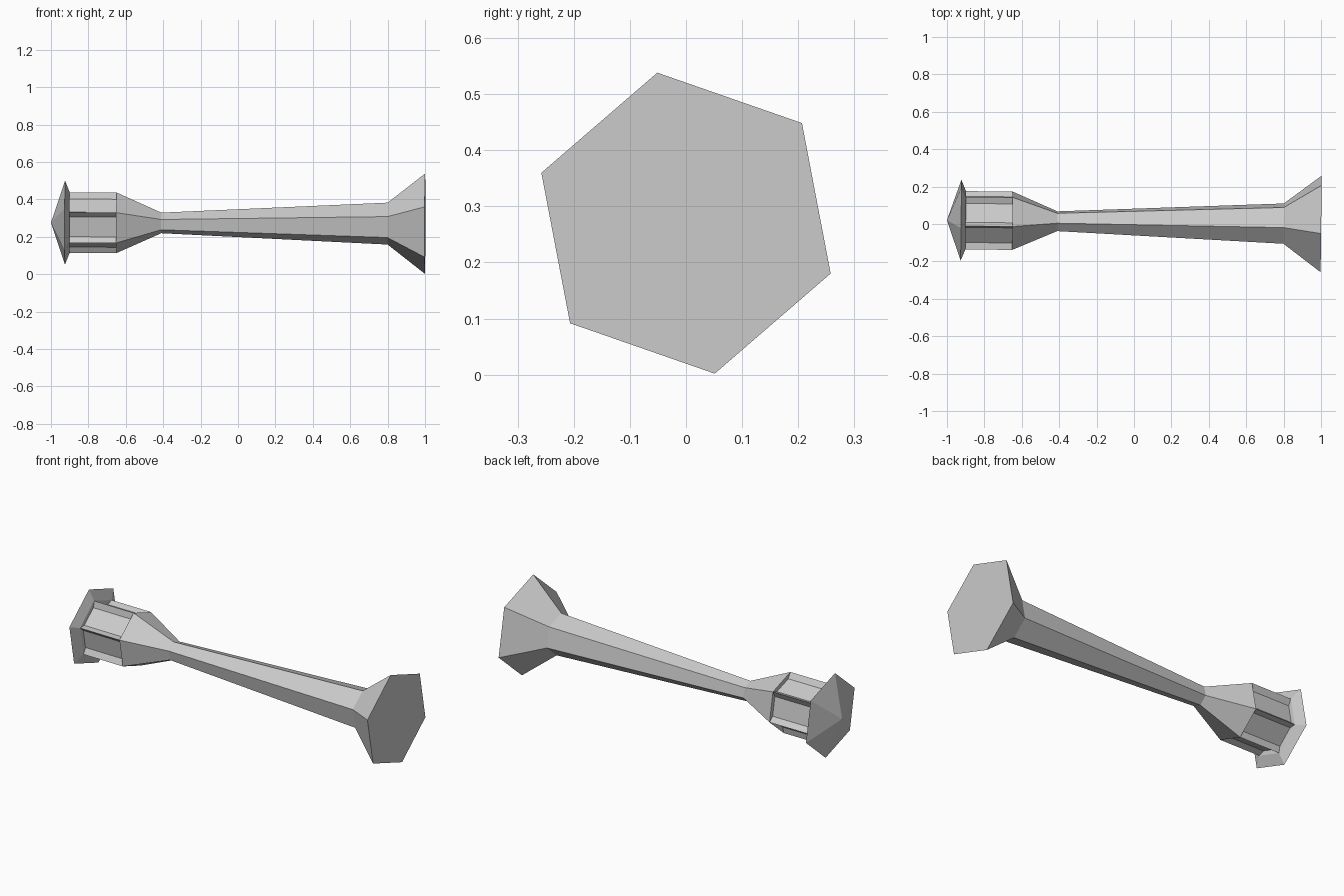
import bpy, bmesh, math
from mathutils import Vector

if "Cube" in bpy.data.objects:
    bpy.data.objects.remove(bpy.data.objects["Cube"])

grey = bpy.data.materials.new("light grey")
grey.diffuse_color = (0.6, 0.6, 0.6, 1)
grey.use_nodes = True
grey.node_tree.nodes["Principled BSDF"].inputs["Base Color"].default_value = grey.diffuse_color

# Centre line of the post, from the lantern tip to the foot, slightly tilted
TIP, FOOT = Vector((-1, 0.021, 0.276)), Vector((1, 0, 0.27))
AXIS = (FOOT - TIP).normalized()
SIDE = Vector((0, 1, 0))
SIDE = (SIDE - AXIS * SIDE.dot(AXIS)).normalized()
UP = AXIS.cross(SIDE)
TURN = math.radians(40.8)


def point(x, r, a):
    """Point at station x along the post, radius r, angle a."""
    c = TIP.lerp(FOOT, (x + 1) / 2)
    return c + (SIDE * math.cos(a) + UP * math.sin(a)) * r


def hexagon(x, r):
    return [point(x, r, TURN + k * math.pi / 3) for k in range(6)]


def notched(x, r, floor, half):
    """Hexagon whose sides are sunk between the corner ribs."""
    ring = []
    fr, fa = math.hypot(floor, half), math.atan2(half, floor)
    for k in range(6):
        a = TURN + k * math.pi / 3
        mid = a + math.pi / 6
        ring += [point(x, r, a), point(x, fr, mid - fa), point(x, fr, mid + fa)]
    return ring


def loft(name, rings):
    """Skin matching rings of points and close both ends."""
    bm = bmesh.new()
    vs = [[bm.verts.new(p) for p in ring] for ring in rings]
    n = len(vs[0])
    for a, b in zip(vs, vs[1:]):
        for i in range(n):
            j = (i + 1) % n
            bm.faces.new((a[i], a[j], b[j], b[i]))
    bm.faces.new(vs[0])
    bm.faces.new(vs[-1])
    bmesh.ops.remove_doubles(bm, verts=bm.verts, dist=1e-5)
    bmesh.ops.recalc_face_normals(bm, faces=bm.faces)
    me = bpy.data.meshes.new(name)
    bm.to_mesh(me)
    bm.free()
    me.materials.append(grey)
    ob = bpy.data.objects.new(name, me)
    bpy.context.collection.objects.link(ob)


# Flared foot, tapering shaft and lantern cup
loft("post", [hexagon(x, r) for x, r in
              ((-0.65, 0.165), (-0.41, 0.056), (0.8, 0.114), (1, 0.273))])

# Lantern body with a sunk pane on each side
loft("lantern", [notched(x, 0.165, 0.12, 0.0535) for x in (-0.9, -0.65)])

# Pointed roof
loft("roof", [hexagon(x, r) for x, r in
              ((-1, 0.00002), (-0.925, 0.229), (-0.9, 0.165))])
